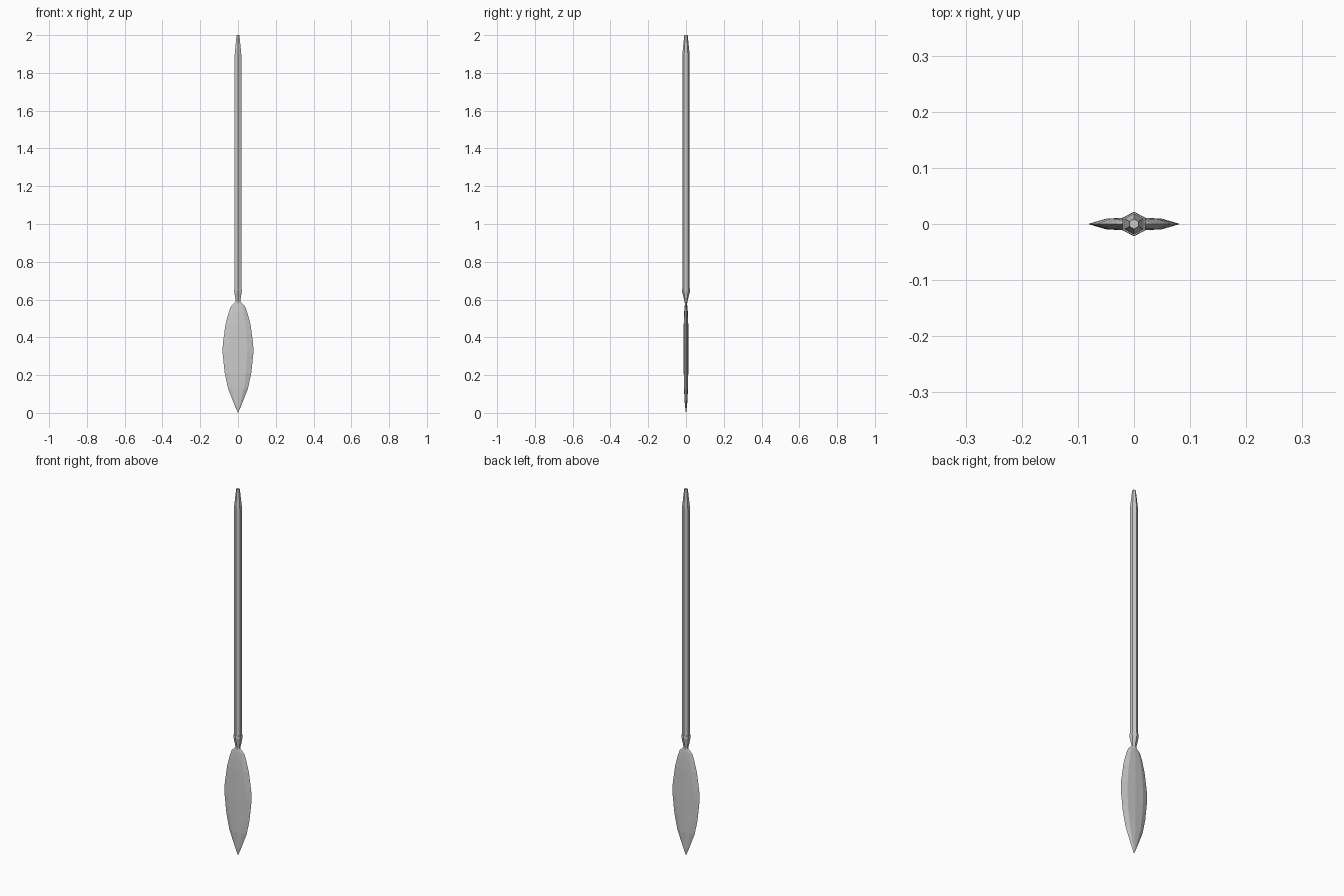
import bpy, bmesh
from math import cos, sin, radians

if "Cube" in bpy.data.objects:
    bpy.data.objects.remove(bpy.data.objects["Cube"])


def loft(name, rings):
    """Skin a stack of equal-sized rings and cap both ends."""
    bm = bmesh.new()
    loops = [[bm.verts.new(p) for p in ring] for ring in rings]
    n = len(loops[0])
    for a, b in zip(loops, loops[1:]):
        for i in range(n):
            j = (i + 1) % n
            bm.faces.new((a[i], a[j], b[j], b[i]))
    bm.faces.new(loops[0][::-1])
    bm.faces.new(loops[-1])
    bmesh.ops.remove_doubles(bm, verts=bm.verts, dist=1e-5)
    bmesh.ops.recalc_face_normals(bm, faces=bm.faces)
    mesh = bpy.data.meshes.new(name)
    bm.to_mesh(mesh)
    bm.free()
    obj = bpy.data.objects.new(name, mesh)
    bpy.context.collection.objects.link(obj)
    return obj


def hexagon(rx, ry, z):
    # Corners point along the y axis
    angles = [radians(30 + 60 * i) for i in range(6)]
    return [(rx * cos(a), ry * sin(a), z) for a in angles]


def blade_ring(w, t, z):
    # Sharp edges, bevelled sides and a shallow centre ridge
    section = [(1, 0), (0.6, 0.8), (0, 1), (-0.6, 0.8),
               (-1, 0), (-0.6, -0.8), (0, -1), (0.6, -0.8)]
    return [(w * x, t * y, z) for x, y in section]


# Six-sided shaft with a tapered butt
loft("shaft", [hexagon(0.020, 0.019, 0.64), hexagon(0.020, 0.019, 1.90),
               hexagon(0.009, 0.009, 2.0)])

# Socket narrowing into the blade
loft("socket", [hexagon(0.010, 0.004, 0.565), hexagon(0.014, 0.008, 0.59),
                hexagon(0.0235, 0.022, 0.645), hexagon(0.0225, 0.021, 0.658)])

# Leaf-shaped blade: half width, half thickness, height
leaf = [(0.0005, 0.0005, 0.0), (0.018, 0.006, 0.04), (0.053, 0.011, 0.13),
        (0.070, 0.012, 0.21), (0.082, 0.012, 0.32), (0.080, 0.012, 0.37),
        (0.066, 0.012, 0.47), (0.050, 0.010, 0.53), (0.037, 0.007, 0.565),
        (0.012, 0.004, 0.59)]
loft("blade", [blade_ring(*p) for p in leaf])
